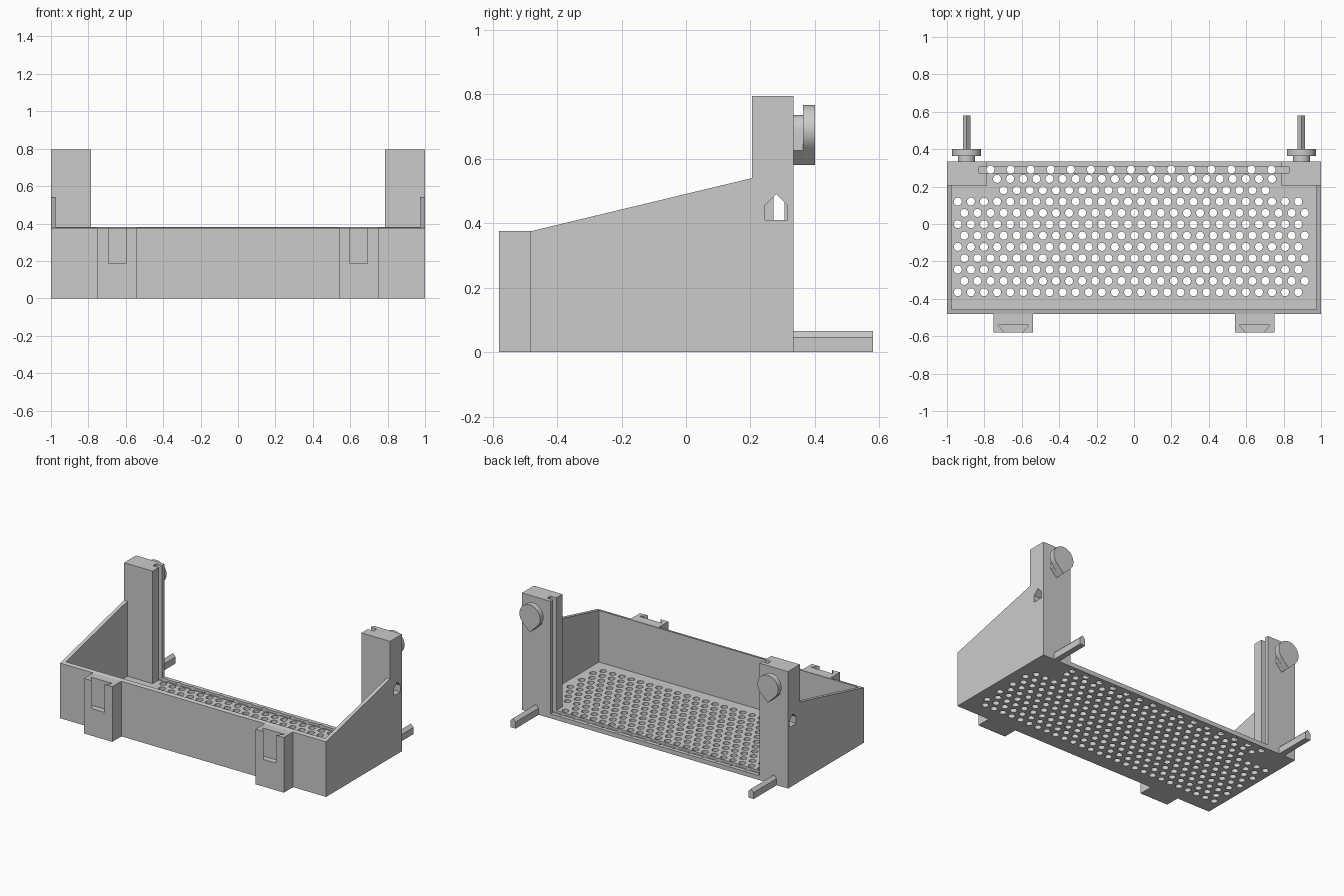
import bpy
import bmesh
from math import sin, cos, radians, sqrt

if "Cube" in bpy.data.objects:
    bpy.data.objects.remove(bpy.data.objects["Cube"], do_unlink=True)

grey = bpy.data.materials.new("light_grey")
grey.use_nodes = True
colour = (0.6, 0.6, 0.6, 1)
grey.diffuse_color = colour
grey.node_tree.nodes["Principled BSDF"].inputs["Base Color"].default_value = colour


def prisms(name, outlines, axis, lo, hi):
    """Object made of flat outlines extruded along one axis from lo to hi."""
    def place(u, v, w):
        return {"x": (w, u, v), "y": (u, w, v), "z": (u, v, w)}[axis]
    bm = bmesh.new()
    for pts in outlines:
        a = [bm.verts.new(place(u, v, lo)) for u, v in pts]
        b = [bm.verts.new(place(u, v, hi)) for u, v in pts]
        bm.faces.new(a)
        bm.faces.new(b[::-1])
        for i in range(len(a)):
            j = (i + 1) % len(a)
            bm.faces.new((a[j], a[i], b[i], b[j]))
    bmesh.ops.recalc_face_normals(bm, faces=bm.faces[:])
    mesh = bpy.data.meshes.new(name)
    bm.to_mesh(mesh)
    bm.free()
    mesh.materials.append(grey)
    obj = bpy.data.objects.new(name, mesh)
    bpy.context.collection.objects.link(obj)
    return obj


def activate(obj):
    bpy.ops.object.select_all(action="DESELECT")
    obj.select_set(True)
    bpy.context.view_layer.objects.active = obj


def cut(target, cutter):
    """Subtract the cutter and discard it."""
    cutter.hide_render = True
    mod = target.modifiers.new("cut", "BOOLEAN")
    mod.operation = "DIFFERENCE"
    mod.solver = "EXACT"
    mod.object = cutter
    activate(target)
    bpy.ops.object.modifier_apply(modifier=mod.name)
    bpy.data.objects.remove(cutter, do_unlink=True)


def rect(u0, u1, v0, v1):
    return [(u0, v0), (u1, v0), (u1, v1), (u0, v1)]


def arc(u, v, r, start, end, steps):
    angles = [radians(start + (end - start) * i / steps) for i in range(steps + 1)]
    return [(u + r * cos(t), v + r * sin(t)) for t in angles]


def house(u, v, half, eaves):
    """Pentagon with a 45 degree roof."""
    return [(u - half, v), (u + half, v), (u + half, v + eaves),
            (u, v + eaves + half), (u - half, v + eaves)]


FRONT, BACK, POST_Y, POST_X = -0.482, 0.333, 0.205, 0.785
FLOOR, TOP, RIM = 0.03, 0.795, 0.375

# Tray: side silhouette extruded across, then hollowed between walls and posts
tray = prisms("tray", [[(FRONT, 0), (BACK, 0), (BACK, TOP), (POST_Y, TOP),
                        (POST_Y, 0.54), (FRONT, RIM)]], "x", -1, 1)
half_plan = [(0.975, FRONT + 0.025), (0.975, POST_Y), (POST_X, POST_Y), (POST_X, 0.4)]
plan = half_plan + [(-x, y) for x, y in reversed(half_plan)]
cut(tray, prisms("cavity", [plan], "z", FLOOR, 1))

# Groove for a sliding back panel
cut(tray, prisms("groove", [rect(-0.83, 0.83, 0.272, 0.305)], "z", FLOOR / 2, 1))

# Peg sockets through the outer post sides
for side in (-1, 1):
    x0, x1 = sorted((side * 0.825, side * 1.1))
    cut(tray, prisms("socket", [house(0.28, 0.41, 0.035, 0.045)], "x", x0, x1))

# Drain holes in a staggered grid, plus a wider spaced row in the groove
PITCH, HOLE_R = 0.07, 0.0215
centres = []
for row in range(11):
    y = -0.365 + row * PITCH * sqrt(3) / 2
    for col in range(27):
        x = -0.942 + (col + 0.5 * (row % 2)) * PITCH
        if row < 9 or abs(x) < POST_X - 0.04:
            centres.append((x, y))
centres += [(-0.767 + 0.1073 * i, 0.291) for i in range(15)]
holes = [arc(x, y, HOLE_R, 0, 337.5, 15) for x, y in centres]
cut(tray, prisms("drain_holes", holes, "z", -0.1, 0.1))

for side, label in ((-1, "right"), (1, "left")):
    # Front bracket with a dovetail slot open at the top
    cx = side * 0.645
    bracket = prisms(label + "_bracket", [rect(cx - 0.106, cx + 0.106, -0.58, FRONT)],
                     "z", 0, RIM)
    dovetail = [(cx - 0.043, -0.585), (cx + 0.043, -0.585),
                (cx + 0.083, -0.54), (cx - 0.083, -0.54)]
    cut(bracket, prisms("dovetail", [dovetail], "z", 0.185, 0.5))

    # Rear peg
    px = side * 0.895
    prisms(label + "_peg", [house(px, 0, 0.02, 0.045)], "y", BACK, 0.58)

    # Hanging knob: pointed stem and teardrop head
    z = 0.69
    stem = arc(px, z, 0.046, 0, 180, 20) + [(px - 0.046, 0.626), (px, 0.58), (px + 0.046, 0.626)]
    head = arc(px, z, 0.0775, -45, 225, 32) + [(px, z - 0.0775 * sqrt(2))]
    for part, outline, y0, y1 in (("stem", stem, BACK, 0.363), ("head", head, 0.363, 0.4)):
        knob = prisms(label + "_knob_" + part, [outline], "y", y0, y1)
        activate(knob)
        bpy.ops.object.shade_smooth_by_angle()
